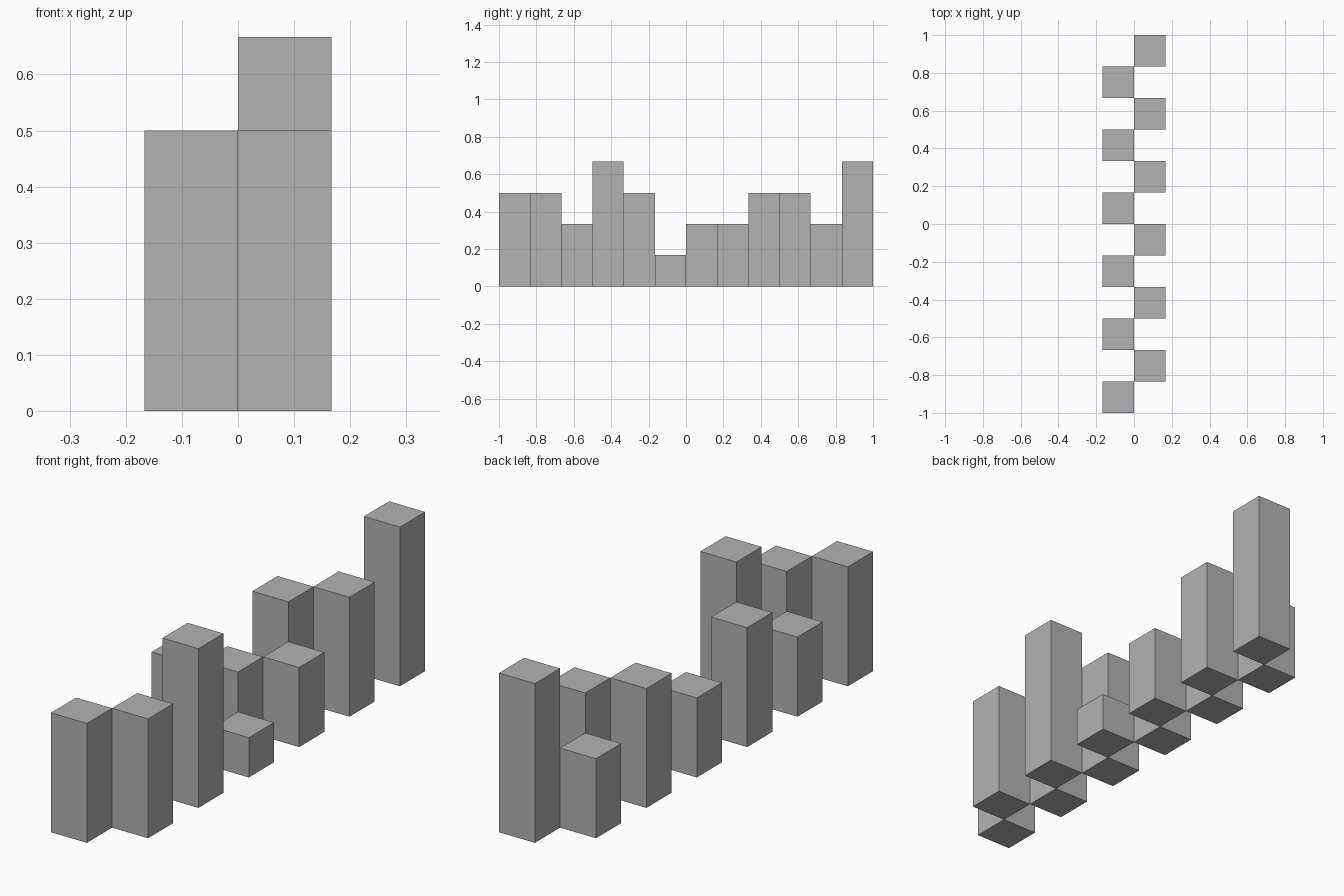
import bpy

cube = bpy.data.objects.get("Cube")
if cube:
    bpy.data.objects.remove(cube, do_unlink=True)

# Single plain grey
grey = bpy.data.materials.new("plain_grey")
grey.use_nodes = True
colour = (0.45, 0.45, 0.45, 1)
grey.diffuse_color = colour
grey.node_tree.nodes["Principled BSDF"].inputs["Base Color"].default_value = colour

UNIT = 1 / 6  # pillar width
HEIGHTS = [3, 3, 2, 4, 3, 1, 2, 2, 3, 3, 2, 4]  # front to back, in units


def pillar(index, height):
    """Square pillar standing on the ground, on alternating sides of the centre line."""
    side = 1 if index % 2 else -1
    h = height * UNIT
    bpy.ops.mesh.primitive_cube_add(
        size=1, location=(side * UNIT / 2, -1 + (index + 0.5) * UNIT, h / 2))
    obj = bpy.context.object
    obj.name = f"pillar_{index + 1}"
    obj.scale = (UNIT, UNIT, h)
    bpy.ops.object.transform_apply(location=False, rotation=False, scale=True)
    obj.data.materials.append(grey)


# Staggered row of pillars
for i, height in enumerate(HEIGHTS):
    pillar(i, height)
